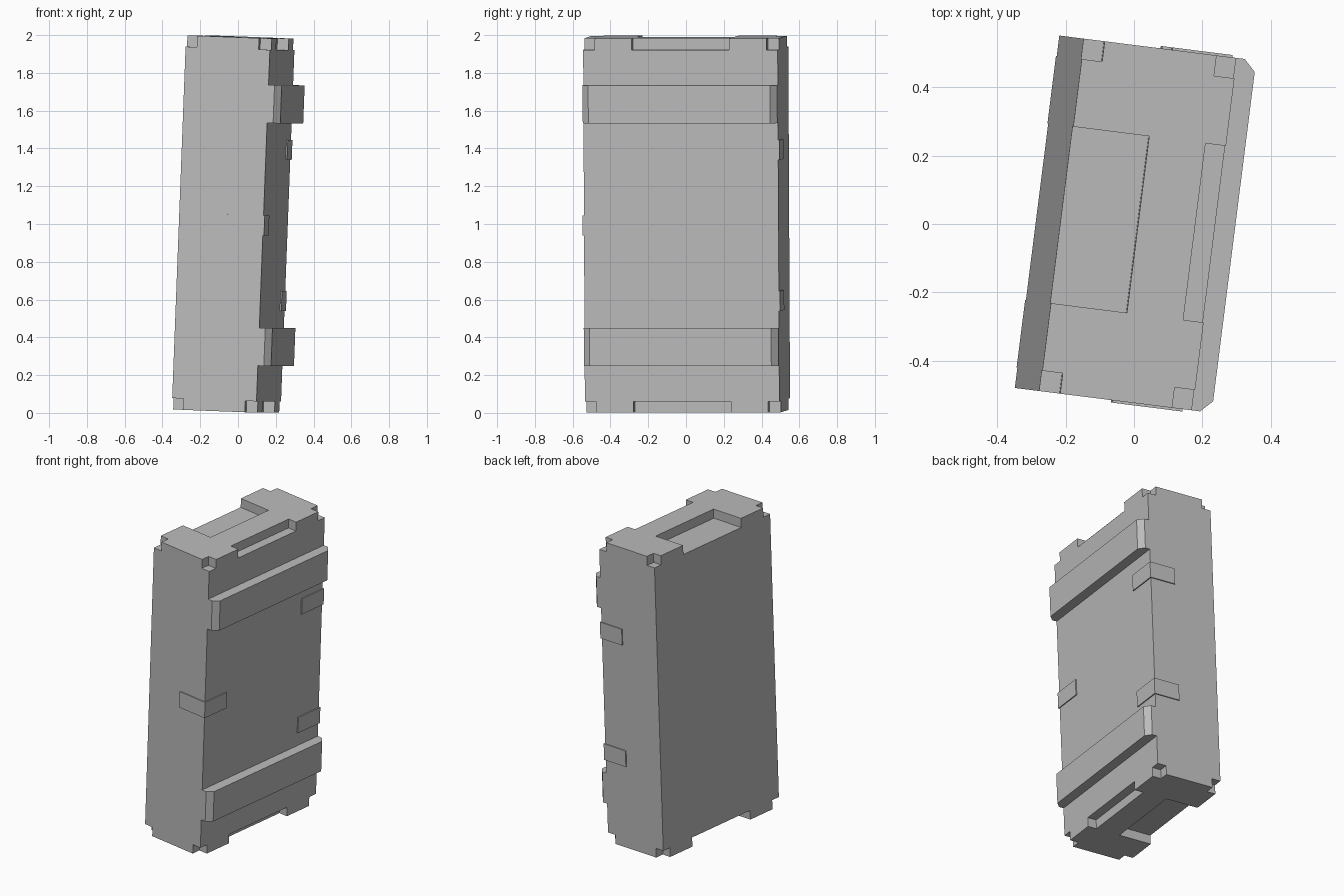
import bpy, bmesh
from math import radians
from mathutils import Matrix, Vector

cube = bpy.data.objects.get("Cube")
if cube:
    bpy.data.objects.remove(cube, do_unlink=True)

# Crate standing on its end: half length, height limits and depth limits
HALF_Y, HALF_Z = 0.519, 0.991
BACK, FRONT = -0.25, 0.2
NOTCH, OUT = 0.06, 0.1
POSE = (Matrix.Translation((0, 0, 0.999))
        @ Matrix.Rotation(radians(-7.2), 4, 'Z')
        @ Matrix.Rotation(radians(2.2), 4, 'Y'))

grey = bpy.data.materials.new("plain_grey")
grey.use_nodes = True
grey.diffuse_color = (0.5, 0.5, 0.5, 1)
grey.node_tree.nodes["Principled BSDF"].inputs["Base Color"].default_value = (0.5, 0.5, 0.5, 1)


def finish(name, bm):
    """Turn a bmesh into a posed grey object."""
    bmesh.ops.recalc_face_normals(bm, faces=bm.faces)
    mesh = bpy.data.meshes.new(name)
    bm.to_mesh(mesh)
    bm.free()
    mesh.materials.append(grey)
    obj = bpy.data.objects.new(name, mesh)
    obj.matrix_world = POSE
    bpy.context.scene.collection.objects.link(obj)
    return obj


def add_box(bm, x, y, z):
    """Add a box from three (low, high) ranges."""
    lo, hi = (Vector(c) for c in zip(x, y, z))
    size = Matrix.Diagonal((*(hi - lo), 1))
    bmesh.ops.create_cube(bm, size=1, matrix=Matrix.Translation((lo + hi) / 2) @ size)


def side_range(side, inner, outer):
    return tuple(sorted((side * inner, side * outer)))


def prism(name, profile, z0, z1):
    """Extrude an outline in the xy plane between two heights."""
    bm = bmesh.new()
    face = bm.faces.new([bm.verts.new((x, y, z0)) for x, y in profile])
    top = bmesh.ops.extrude_face_region(bm, geom=[face])["geom"]
    verts = [v for v in top if isinstance(v, bmesh.types.BMVert)]
    bmesh.ops.translate(bm, verts=verts, vec=(0, 0, z1 - z0))
    return finish(name, bm)


# Main body
bm = bmesh.new()
add_box(bm, (BACK, FRONT), (-HALF_Y, HALF_Y), (-HALF_Z, HALF_Z))
body = finish("crate_body", bm)

# Cutter for corner notches, hand pockets and rim slots at both ends
bm = bmesh.new()
for end in (-1, 1):
    z = side_range(end, HALF_Z - NOTCH, HALF_Z + OUT)
    add_box(bm, (BACK - OUT, -0.026), (-0.26, 0.26), z)
    add_box(bm, (FRONT - NOTCH, FRONT + OUT), (-0.26, 0.26), z)
    for side in (-1, 1):
        y = side_range(side, HALF_Y - NOTCH, HALF_Y + OUT)
        add_box(bm, (BACK - OUT, BACK + NOTCH), y, z)
        add_box(bm, (FRONT - NOTCH, FRONT + OUT), y, z)
cutter = finish("recess_cutter", bm)
cutter.hide_render = True
cut = body.modifiers.new("recesses", 'BOOLEAN')
cut.operation, cut.solver, cut.object = 'DIFFERENCE', 'EXACT', cutter
bpy.context.view_layer.objects.active = body
bpy.ops.object.modifier_apply(modifier=cut.name)
bpy.data.objects.remove(cutter, do_unlink=True)

# Raised battens with chamfered ends
BEVEL, RISE = 0.034, 0.266
batten = [(FRONT - 0.01, -HALF_Y), (RISE - BEVEL, -HALF_Y), (RISE, BEVEL - HALF_Y),
          (RISE, HALF_Y - BEVEL), (RISE - BEVEL, HALF_Y), (FRONT - 0.01, HALF_Y)]
prism("lower_batten", batten, -0.742, -0.541)
prism("upper_batten", batten, 0.544, 0.745)


# Thin plates folded around the long edges
def clip(name, side, z, start, reach, thick=0.007):
    y, x = HALF_Y, FRONT
    outline = [(start, y), (start, y + thick), (x + thick, y + thick),
               (x + thick, y - reach), (x, y - reach), (x, y)]
    prism(name, [(px, side * py) for px, py in outline], z - 0.053, z + 0.053)


clip("latch", -1, 0, 0.0, 0.19)
clip("lower_hinge", 1, -0.4, 0.03, 0.19)
clip("upper_hinge", 1, 0.4, 0.03, 0.19)
